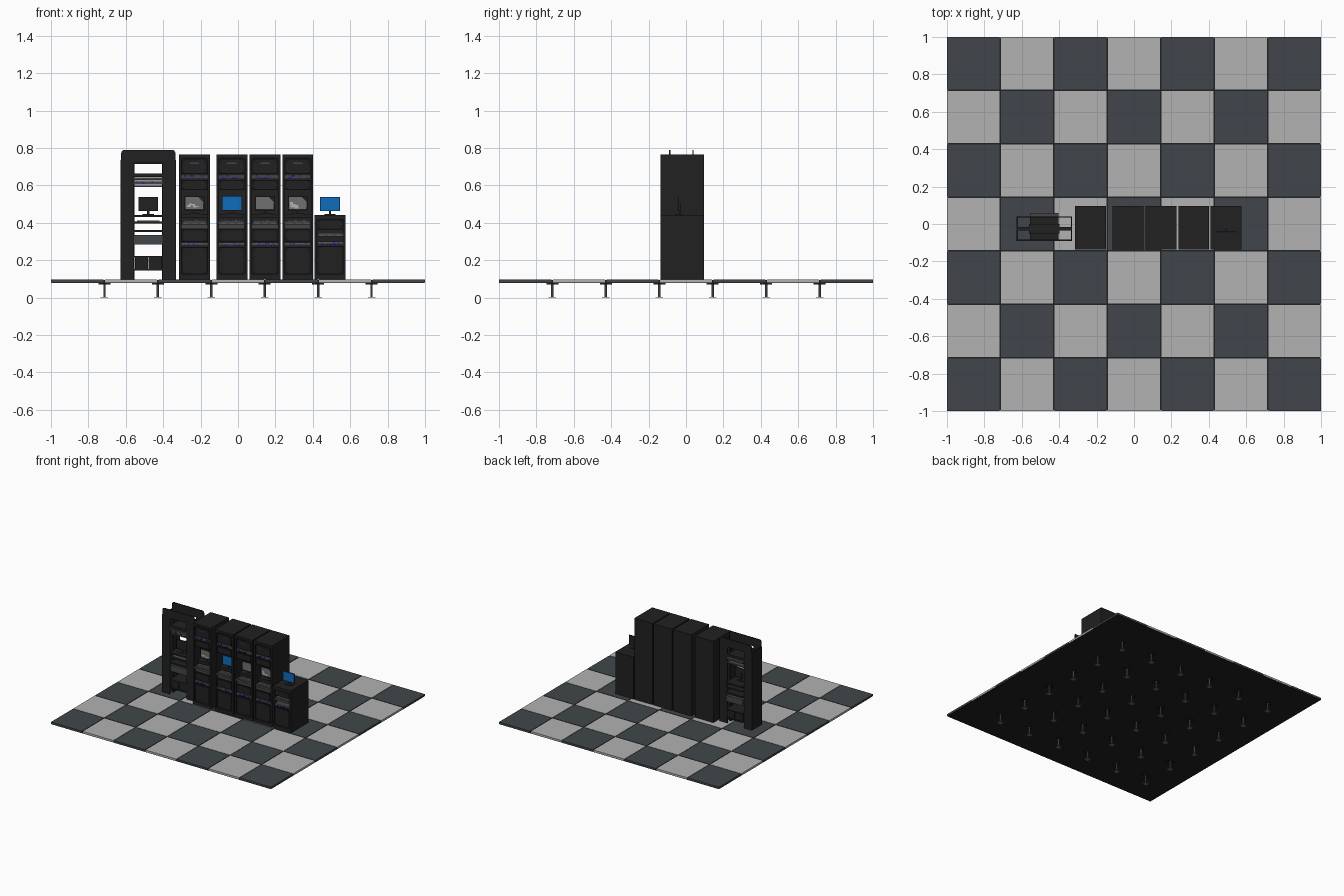
import bpy, bmesh, math, random
from mathutils import Matrix, Vector

if "Cube" in bpy.data.objects:
    bpy.data.objects.remove(bpy.data.objects["Cube"])

random.seed(4)


def mat(name, r, g, b):
    m = bpy.data.materials.new(name)
    m.diffuse_color = (r, g, b, 1)
    m.use_nodes = True
    m.node_tree.nodes["Principled BSDF"].inputs["Base Color"].default_value = m.diffuse_color
    return m


BLACK = mat("cabinet_black", 0.015, 0.015, 0.016)
DEEP = mat("recess_black", 0.008, 0.008, 0.009)
SLATE = mat("slate_tile", 0.052, 0.062, 0.07)
LIGHT = mat("light_tile", 0.445, 0.445, 0.445)
STEEL = mat("steel_grey", 0.16, 0.16, 0.165)
DEVICE = mat("device_grey", 0.06, 0.06, 0.063)
SCREEN = mat("screen_blue", 0.005, 0.15, 0.5)
PORT = mat("port_blue", 0.02, 0.005, 0.5)


class Part:
    """Collects boxes and prisms into one object of one colour."""

    def __init__(self, name, m):
        self.name, self.m, self.bm = name, m, bmesh.new()

    def box(self, x0, x1, y0, y1, z0, z1):
        c = Vector(((x0 + x1) / 2, (y0 + y1) / 2, (z0 + z1) / 2))
        s = Matrix.Diagonal((x1 - x0, y1 - y0, z1 - z0, 1))
        bmesh.ops.create_cube(self.bm, size=1, matrix=Matrix.Translation(c) @ s)
        return self

    def prism(self, pts, y0, y1):
        a = [self.bm.verts.new((x, y0, z)) for x, z in pts]
        b = [self.bm.verts.new((x, y1, z)) for x, z in pts]
        self.bm.faces.new(a)
        self.bm.faces.new(b[::-1])
        for i in range(len(a)):
            j = (i + 1) % len(a)
            self.bm.faces.new((a[j], a[i], b[i], b[j]))
        return self

    def rod(self, x, y, z0, z1, r, n=8):
        bmesh.ops.create_cone(self.bm, cap_ends=True, segments=n, radius1=r, radius2=r,
                              depth=z1 - z0, matrix=Matrix.Translation((x, y, (z0 + z1) / 2)))
        return self

    def done(self):
        bmesh.ops.recalc_face_normals(self.bm, faces=self.bm.faces[:])
        me = bpy.data.meshes.new(self.name)
        self.bm.to_mesh(me)
        self.bm.free()
        me.materials.append(self.m)
        ob = bpy.data.objects.new(self.name, me)
        bpy.context.collection.objects.link(ob)
        return ob


def octagon(x0, x1, z0, z1, c):
    return [(x0 + c, z0), (x1 - c, z0), (x1, z0 + c), (x1, z1 - c),
            (x1 - c, z1), (x0 + c, z1), (x0, z1 - c), (x0, z0 + c)]


# Raised floor: chequered tiles over a black base, on pedestals
T = 2 / 7
dark, pale = Part("dark_floor_tiles", SLATE), Part("light_floor_tiles", LIGHT)
for i in range(7):
    for j in range(7):
        x, y = -1 + i * T, -1 + j * T
        x0, x1 = x + (0.004 if i else 0), x + T - (0.004 if i < 6 else 0)
        y0, y1 = y + (0.004 if j else 0), y + T - (0.004 if j < 6 else 0)
        (pale if (i + j) % 2 else dark).box(x0, x1, y0, y1, 0.082, 0.097)
dark.done()
pale.done()
Part("floor_base", BLACK).box(-0.998, 0.998, -0.998, 0.998, 0.079, 0.095).done()
legs, heads = Part("floor_pedestals", STEEL), Part("pedestal_heads", BLACK)
for i in range(1, 7):
    for j in range(1, 7):
        x, y = -1 + i * T, -1 + j * T
        legs.box(x - 0.02, x + 0.02, y - 0.02, y + 0.02, 0, 0.004)
        legs.rod(x, y, 0.004, 0.07, 0.006)
        heads.box(x - 0.032, x + 0.032, y - 0.008, y + 0.008, 0.07, 0.079)
        heads.box(x - 0.008, x + 0.008, y - 0.032, y + 0.032, 0.07, 0.079)
legs.done()
heads.done()

F, B = -0.135, 0.095      # cabinet front and back
Z0 = 0.096


def switch(x0, x1, y, z):
    """Grey network unit with blue plugs."""
    Part("network_switch", DEVICE).box(x0, x1, y, y + 0.1, z - 0.01, z + 0.01).done()
    Part("switch_trim", STEEL).box(x0 + 0.005, x1 - 0.005, y - 0.002, y, z + 0.004, z + 0.008).done()
    plugs = Part("blue_plugs", PORT)
    n = 14
    for k in range(n):
        if random.random() < 0.5:
            px = x0 + 0.012 + k * (x1 - x0 - 0.024) / n
            pz = z + random.choice((-0.004, 0.003))
            plugs.box(px, px + 0.006, y - 0.006, y, pz - 0.004, pz + 0.004)
    plugs.done()


def keyboard(xc, y, z):
    """Pull-out keyboard: tray and rows of keys."""
    Part("keyboard_tray", DEVICE).box(xc - 0.068, xc + 0.068, y, y + 0.09, z - 0.018, z).done()
    keys = Part("keyboard_keys", STEEL)
    for r in range(4):
        for k in range(10):
            kx = xc - 0.056 + k * 0.0113
            keys.box(kx, kx + 0.009, y + 0.008 + r * 0.012, y + 0.017 + r * 0.012, z, z + 0.004)
    for s in (-0.055, -0.012, 0.031):
        keys.box(xc + s, xc + s + 0.026, y - 0.002, y, z - 0.013, z - 0.010)
    keys.done()


def monitor(xc, y, z, kind):
    """Flat screen on a stand; z is the foot height."""
    body = Part("monitor_body", BLACK)
    body.box(xc - 0.053, xc + 0.053, y, y + 0.008, z + 0.02, z + 0.096)
    body.box(xc - 0.006, xc + 0.006, y + 0.008, y + 0.016, z, z + 0.06)
    body.box(xc - 0.03, xc + 0.03, y - 0.015, y + 0.025, z, z + 0.004)
    body.done()
    a, b, c, d = xc - 0.051, xc + 0.051, z + 0.022, z + 0.094
    if kind == "blue":
        Part("blue_screen", SCREEN).box(a, b, y - 0.002, y, c, d).done()
    elif kind:
        pts = [(a + 0.004, c + 0.004), (b - 0.006, c + 0.006), (b - 0.004, d - 0.03),
               (b - 0.03, d - 0.004), (a + 0.004, d - 0.004)]
        Part("grey_screen", STEEL).prism(pts, y - 0.002, y).done()
        if kind == "busy":
            w = Part("screen_windows", LIGHT)
            for k in range(6):
                wx, wz = random.uniform(a + .008, b - .045), random.uniform(c + .008, d - .03)
                w.box(wx, wx + random.uniform(.008, .025), y - 0.003, y - 0.002,
                      wz, wz + random.uniform(.004, .016))
            w.done()


def shell(name, x0, x1, top):
    """Cabinet casing, open at the front."""
    s = Part(name, BLACK)
    s.box(x0, x0 + 0.013, F, B, Z0, top).box(x1 - 0.013, x1, F, B, Z0, top)
    s.box(x0 + 0.013, x1 - 0.013, F, B, top - 0.025, top)
    s.box(x0 + 0.013, x1 - 0.013, F, B, Z0, Z0 + 0.03)
    s.box(x0 + 0.013, x1 - 0.013, B - 0.01, B, Z0 + 0.03, top - 0.025)
    s.done()


def blanks(x0, x1, spans):
    """Recessed blanking panels with chamfered doors on them."""
    p, o = Part("blank_panels", DEEP), Part("chamfered_doors", BLACK)
    for z0, z1 in spans:
        p.box(x0 + 0.013, x1 - 0.013, F + 0.012, F + 0.02, z0, z1)
        o.prism(octagon(x0 + 0.02, x1 - 0.02, z0 + 0.005, z1 - 0.005, 0.014), F + 0.004, F + 0.012)
    p.done()
    o.done()


# Four tall cabinets
for x0, kind in ((-0.315, "busy"), (-0.115, "blue"), (0.062, "grey"), (0.237, "busy")):
    x1, xc = x0 + 0.165, x0 + 0.0825
    shell("tall_cabinet", x0, x1, 0.765)
    blanks(x0, x1, [(0.126, 0.27), (0.30, 0.365), (0.575, 0.63), (0.66, 0.74)])
    Part("cabinet_top_slot", DEEP).box(xc - 0.06, xc + 0.06, F - 0.002, F, 0.745, 0.75).done()
    Part("cabinet_handle", DEVICE).box(xc - 0.025, xc + 0.025, F, F + 0.006, 0.715, 0.721).done()
    for z in (0.285, 0.645):
        switch(x0 + 0.014, x1 - 0.014, F + 0.008, z)
    keyboard(xc, F + 0.002, 0.41)
    Part("equipment_front", DEVICE).box(x0 + 0.014, x1 - 0.014, F + 0.012, F + 0.1, 0.368, 0.39).done()
    Part("monitor_shelf", BLACK).box(x0 + 0.013, x1 - 0.013, F + 0.04, B - 0.01, 0.425, 0.447).done()
    monitor(xc, F + 0.055, 0.447, kind)

# Short cabinet with a console on top
x0, x1, xc = 0.41, 0.575, 0.4925
shell("short_cabinet", x0, x1, 0.442)
blanks(x0, x1, [(0.126, 0.275), (0.365, 0.417)])
switch(x0 + 0.014, x1 - 0.014, F + 0.008, 0.29)
keyboard(xc, F + 0.004, 0.345)
monitor(xc, -0.045, 0.442, "blue")

# Open rack: cable channels on both sides
RF, RB, xc = -0.09, 0.04, -0.4795
ch, bars = Part("cable_channels", BLACK), Part("rack_frame", BLACK)
for s in (-1, 1):
    def bx(p, a, b, *r):
        u, v = sorted((xc + s * a, xc + s * b))
        p.box(u, v, *r)
    bx(ch, 0.076, 0.148, RF, RF + 0.006, Z0, 0.735)
    bx(ch, 0.076, 0.148, RB - 0.006, RB, Z0, 0.735)
    bx(ch, 0.142, 0.148, RF + 0.006, RB - 0.006, Z0, 0.735)
    bx(bars, 0.076, 0.142, -0.035, -0.015, Z0, 0.735)
    bx(bars, 0.074, 0.082, -0.05, 0.0, Z0, 0.735)
bars.box(xc - 0.08, xc + 0.08, -0.05, 0.0, 0.715, 0.735)
bars.box(xc - 0.08, xc + 0.08, RF, RF + 0.006, 0.72, 0.735)
bars.box(xc - 0.08, xc + 0.08, RB - 0.006, RB, 0.72, 0.735)
ch.done()
bars.done()

# Rounded header plates, front and back
r, hw, zt = 0.018, 0.145, 0.79
pts = [(xc - hw, 0.735), (xc + hw, 0.735)]
for cx, a0 in ((xc + hw - r, 0), (xc - hw + r, 90)):
    pts += [(cx + r * math.cos(math.radians(a0 + k * 22.5)),
             zt - r + r * math.sin(math.radians(a0 + k * 22.5))) for k in range(5)]
Part("rack_header_plates", BLACK).prism(pts, RF, RF + 0.006).prism(pts, RB - 0.006, RB).done()

# Rack equipment
a, b = xc - 0.076, xc + 0.076
Part("rack_top_unit", BLACK).box(a, b, -0.09, 0.04, 0.645, 0.664).done()
Part("rack_units", DEVICE).box(a, b, -0.09, 0.06, 0.63, 0.642).box(a, b, -0.08, 0.04, 0.59, 0.60).done()
switch(a, b, -0.085, 0.615)
sh = Part("rack_shelves", BLACK)
for z in (0.43, 0.395, 0.35):
    sh.box(a, b, -0.09, 0.06, z, z + 0.012)
sh.box(a, b, -0.09, 0.06, 0.216, 0.222).box(a, b, -0.09, 0.06, 0.146, 0.152)
sh.done()
Part("rack_keyboard", STEEL).box(xc - 0.06, xc + 0.06, -0.08, -0.04, 0.407, 0.413).done()
monitor(xc, -0.04, 0.442, None)
Part("rack_server", SLATE).box(a, b, -0.085, 0.06, 0.285, 0.335).done()
Part("rack_batteries", BLACK).box(a + 0.004, xc - 0.002, -0.085, 0.05, 0.152, 0.216) \
    .box(xc + 0.002, b - 0.004, -0.085, 0.05, 0.152, 0.216).done()
